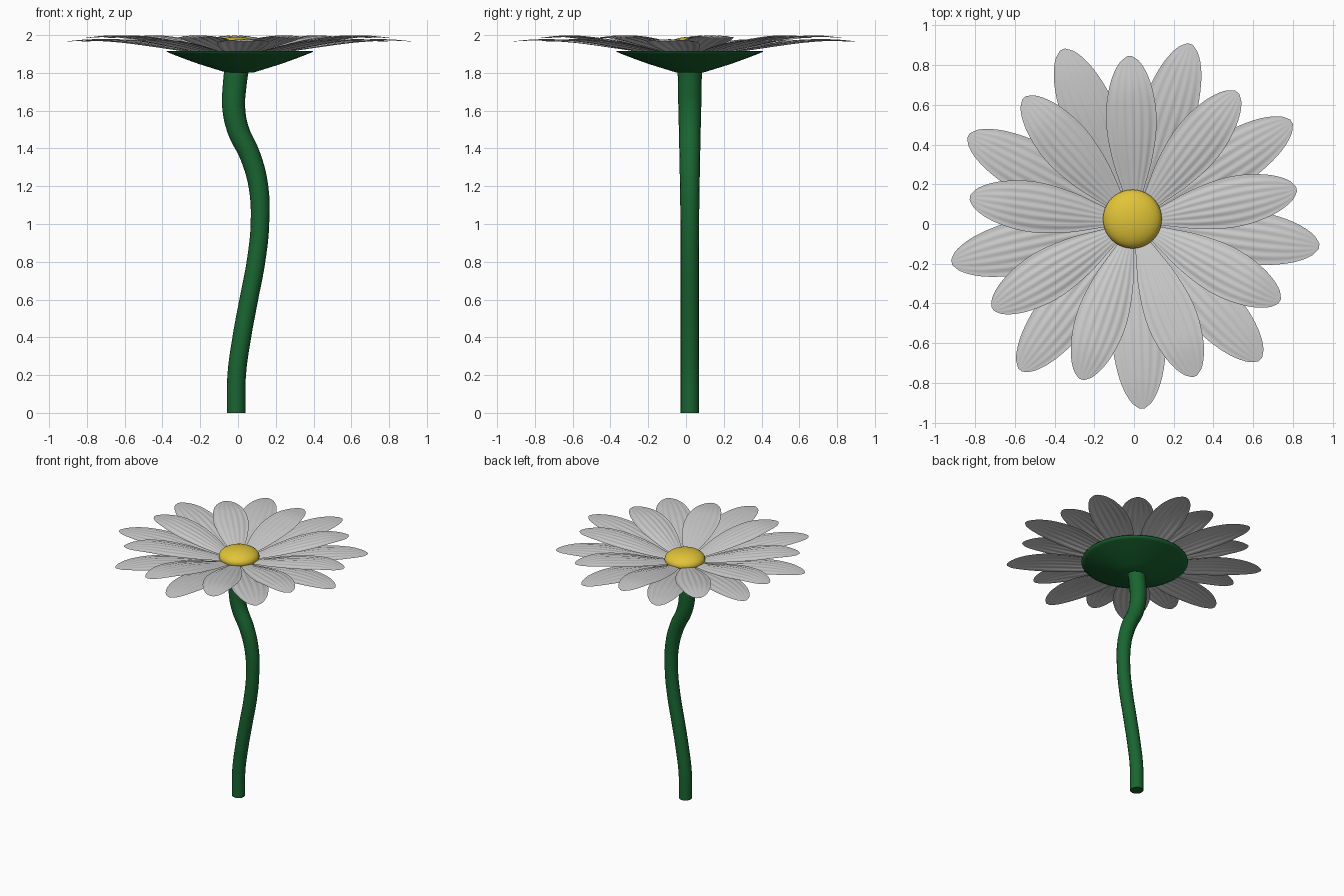
import bpy, bmesh
from math import sin, cos, pi, radians

if "Cube" in bpy.data.objects:
    bpy.data.objects.remove(bpy.data.objects["Cube"])


def material(name, rgb):
    m = bpy.data.materials.new(name)
    m.diffuse_color = (*rgb, 1)
    m.use_nodes = True
    m.node_tree.nodes["Principled BSDF"].inputs["Base Color"].default_value = m.diffuse_color
    return m


green = material("leaf_green", (0.01, 0.13, 0.03))
yellow = material("yellow", (0.75, 0.55, 0.04))


def interp(pts, x):
    # smooth interpolation through (x, y) points, Catmull-Rom style
    for i in range(len(pts) - 1):
        (x0, y0), (x1, y1) = pts[i], pts[i + 1]
        if x <= x1 or i == len(pts) - 2:
            a, b = pts[max(i - 1, 0)], pts[min(i + 2, len(pts) - 1)]
            h = x1 - x0
            m0 = (y1 - a[1]) / (x1 - a[0]) * h
            m1 = (b[1] - y0) / (b[0] - x0) * h
            t = min(max((x - x0) / h, 0), 1)
            return ((2*t**3 - 3*t*t + 1) * y0 + (t**3 - 2*t*t + t) * m0
                    + (3*t*t - 2*t**3) * y1 + (t**3 - t*t) * m1)


def finish(name, bm, mat=None, loc=(0, 0, 0)):
    me = bpy.data.meshes.new(name)
    bm.to_mesh(me)
    bm.free()
    if mat:
        me.materials.append(mat)
    me.shade_smooth()
    ob = bpy.data.objects.new(name, me)
    ob.location = loc
    bpy.context.collection.objects.link(ob)
    return ob


# Stem: wavy tapered tube
path = [(-0.01, 0, 1), (-0.007, 0.2, 1), (0.02, 0.4, 1), (0.057, 0.6, 1),
        (0.095, 0.8, 1), (0.116, 1.0, 1), (0.108, 1.2, 1.06), (0.065, 1.36, 1.12),
        (0.0, 1.5, 1.18), (-0.023, 1.62, 1.24), (-0.018, 1.73, 1.28), (-0.005, 1.84, 1.32)]
cu = bpy.data.curves.new("stem", 'CURVE')
cu.dimensions = '3D'
cu.bevel_depth = 0.049
cu.bevel_resolution = 6
cu.resolution_u = 5
cu.use_fill_caps = True
sp = cu.splines.new('BEZIER')
sp.bezier_points.add(len(path) - 1)
for p, (x, z, r) in zip(sp.bezier_points, path):
    p.co = (x, 0.02, z)
    p.radius = r
    p.handle_left_type = p.handle_right_type = 'AUTO'
cu.materials.append(green)
stem = bpy.data.objects.new("stem", cu)
bpy.context.collection.objects.link(stem)
bpy.context.view_layer.objects.active = stem
stem.select_set(True)
bpy.ops.object.convert(target='MESH')
bpy.ops.object.shade_smooth_by_angle(angle=radians(40))

# Calyx: thin lathed dish under the petals
profile = [(0.04, 1.82), (0.055, 1.803), (0.075, 1.803), (0.14, 1.823), (0.22, 1.848),
           (0.30, 1.877), (0.36, 1.9), (0.388, 1.912), (0.386, 1.917), (0.35, 1.907),
           (0.22, 1.86), (0.10, 1.825), (0.04, 1.82)]
bm = bmesh.new()
N = 48
rings = [[bm.verts.new((r * cos(2*pi*k/N), r * sin(2*pi*k/N), z)) for k in range(N)]
         for r, z in profile[:-1]]
for i in range(len(rings)):
    a, b = rings[i], rings[(i + 1) % len(rings)]
    for k in range(N):
        j = (k + 1) % N
        bm.faces.new((a[k], a[j], b[j], b[k]))
bmesh.ops.recalc_face_normals(bm, faces=bm.faces)
finish("calyx", bm, green, (0.01, 0.02, 0))

# Flower centre: flattened sphere
bm = bmesh.new()
bmesh.ops.create_uvsphere(bm, u_segments=40, v_segments=20, radius=0.148)
ob = finish("flower_centre", bm, yellow, (-0.008, 0.025, 1.92))
ob.scale.z = 0.48

# Petals: two layers of nine, with fine lengthwise grooves
half_width = [(0, 0.028), (0.15, 0.065), (0.3, 0.1), (0.5, 0.127), (0.65, 0.128),
              (0.8, 0.108), (0.9, 0.08), (0.97, 0.045), (1, 0.012)]


def petal_ring(name, start, length, width, heights):
    bm = bmesh.new()
    L, W = 24, 48
    for k in range(9):
        a = radians(start + 40 * k)
        grid = []
        for i in range(L + 1):
            t = 1 - (1 - i / L) ** 1.4
            w = interp(half_width, t) * width
            r0 = 0.08 + (length - 0.08) * t
            z0 = interp(heights, r0)
            row = []
            for j in range(W + 1):
                s = 2 * j / W - 1
                z = z0 - 0.014 * s * s * sin(pi * t) + 0.002 * cos(6 * pi * s) * sin(pi * t)
                y = s * w
                row.append(bm.verts.new((r0 * cos(a) - y * sin(a),
                                         r0 * sin(a) + y * cos(a), z)))
            grid.append(row)
        for i in range(L):
            for j in range(W):
                bm.faces.new((grid[i][j], grid[i+1][j], grid[i+1][j+1], grid[i][j+1]))
    finish(name, bm, None, (0, 0.01, 0))


petal_ring("lower_petals", 72.5, 0.94, 1.04,
           [(0.05, 1.885), (0.2, 1.908), (0.4, 1.944), (0.6, 1.971), (0.8, 1.977), (0.95, 1.965)])
petal_ring("upper_petals", 11.5, 0.835, 0.98,
           [(0.05, 1.89), (0.2, 1.925), (0.4, 1.968), (0.6, 1.994), (0.7, 1.997), (0.84, 1.983)])
